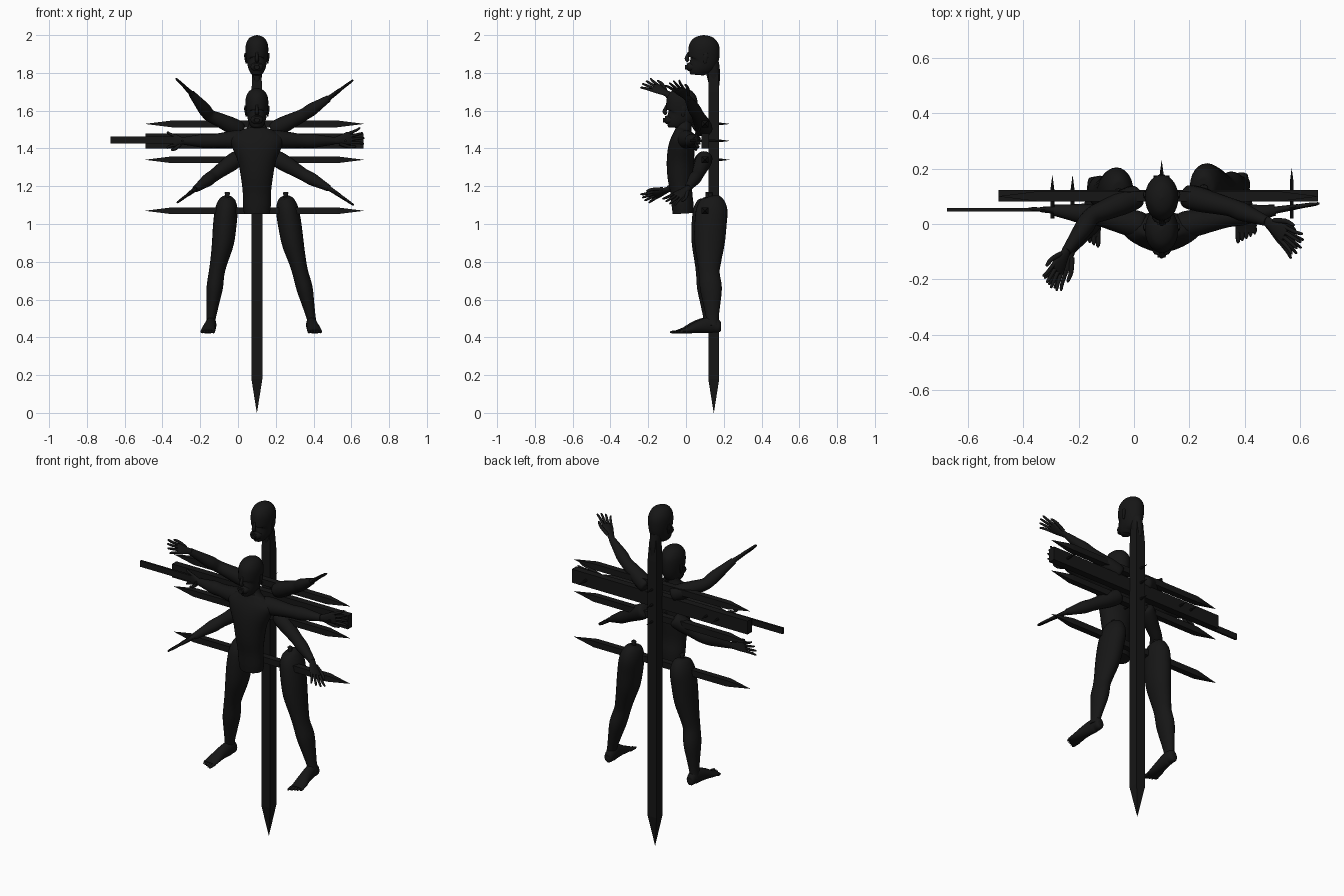
import bpy, bmesh, math
from mathutils import Vector

black = bpy.data.materials.new("charred_black")
black.diffuse_color = (0.008, 0.008, 0.008, 1)
CX = 0.1  # centre line of the post


def resample(rows, steps):
    """Catmull-Rom through rows of (x, y, z, a, b)."""
    out = []
    for i in range(len(rows) - 1):
        p = [rows[max(0, min(len(rows) - 1, i + k))] for k in (-1, 0, 1, 2)]
        for s in range(steps):
            t = s / steps
            out.append([0.5 * (2 * q1 + (q2 - q0) * t + (2 * q0 - 5 * q1 + 4 * q2 - q3) * t * t
                        + (3 * q1 - q0 - 3 * q2 + q3) * t ** 3) for q0, q1, q2, q3 in zip(*p)])
    return out + [list(rows[-1])]


def loft(name, rows, ref=(0, 0, 1), n=16, steps=4, smooth=True):
    """Skin elliptical (or square, n=4) rings along a path."""
    if steps > 1:
        rows = resample(rows, steps)
    bm = bmesh.new()
    pts = [Vector(r[:3]) for r in rows]
    rings = []
    off = math.pi / 4 if n == 4 else 0
    k = math.sqrt(2) if n == 4 else 1
    for i, r in enumerate(rows):
        t = (pts[min(i + 1, len(pts) - 1)] - pts[max(i - 1, 0)]).normalized()
        side = Vector(ref).cross(t).normalized()
        up = t.cross(side)
        a, b = max(r[3], 0.0005) * k, max(r[4], 0.0005) * k
        rings.append([bm.verts.new(pts[i] + side * a * math.cos(off + j * math.tau / n)
                                   + up * b * math.sin(off + j * math.tau / n)) for j in range(n)])
    for r0, r1 in zip(rings, rings[1:]):
        for j in range(n):
            bm.faces.new((r0[j], r0[(j + 1) % n], r1[(j + 1) % n], r1[j]))
    bm.faces.new(rings[0][::-1])
    bm.faces.new(rings[-1])
    me = bpy.data.meshes.new(name)
    bm.to_mesh(me)
    bm.free()
    me.materials.append(black)
    ob = bpy.data.objects.new(name, me)
    bpy.context.collection.objects.link(ob)
    if smooth:
        bpy.ops.object.select_all(action='DESELECT')
        ob.select_set(True)
        bpy.context.view_layer.objects.active = ob
        bpy.ops.object.shade_smooth_by_angle(angle=math.radians(50))
    return ob


def bar(name, rows, ref=(0, 0, 1), n=4):
    return loft(name, rows, ref, n, 1, False)


# Wooden post with pointed foot
bar("post", [(CX, .147, 0, 0, 0), (CX, .147, .18, .029, .029), (CX, .147, 1.7, .029, .029),
             (CX, .145, 1.82, .022, .024)], ref=(0, 1, 0))

# Cross stakes, plank and thin slat
for z in (1.53, 1.34, 1.07):
    bar("cross_stake", [(-.49, .1, z, 0, 0), (-.35, .1, z, .018, .018),
                        (.525, .1, z, .018, .018), (.665, .1, z, 0, 0)])
bar("cross_plank", [(-.49, .102, 1.44, .02, .04), (.665, .102, 1.44, .02, .04)])
bar("thin_slat", [(-.675, .052, 1.445, .006, .018), (-.33, .052, 1.445, .006, .018)])

# Nails driven front to back
for x, z, y in ((-.295, 1.44, .175), (-.222, 1.44, .175), (.57, 1.44, .2),
                (CX, 1.53, .23), (CX, 1.44, .23), (CX, 1.34, .23)):
    bar("nail", [(x, .02, z, .007, .007), (x, y - .05, z, .007, .007), (x, y, z, 0, 0)], n=8)


# Torso with neck
torso = [(1.055, -.015, .068, .055), (1.1, -.018, .074, .058), (1.17, -.025, .075, .058),
         (1.25, -.03, .085, .068), (1.33, -.03, .1, .072), (1.4, -.025, .128, .07),
         (1.45, -.02, .14, .06), (1.49, -.015, .095, .045), (1.515, -.01, .048, .04),
         (1.6, -.01, .036, .038)]
loft("torso", [(CX, y, z, a, b) for z, y, a, b in torso], (0, 1, 0), 28)
loft("upper_neck", [(CX, .15, 1.73, .022, .026), (CX, .145, 1.79, .027, .036),
                    (CX, .135, 1.85, .033, .04)], (0, 1, 0))


# Heads with nose, gag and ears
def head(dy, dz):
    prof = [(1.79, .05, .02, .022), (1.8, .052, .032, .038), (1.825, .066, .044, .056),
            (1.86, .09, .053, .078), (1.91, .095, .06, .083), (1.95, .095, .058, .078),
            (1.98, .095, .044, .058), (1.994, .095, .024, .032), (2.0, .095, .002, .002)]
    loft("head", [(CX, y + dy, z + dz, a, b) for z, y, a, b in prof], (0, 1, 0), 28)
    loft("nose", [(CX, .016 + dy, 1.91 + dz, .006, .006), (CX, .004 + dy, 1.875 + dz, .01, .012),
                  (CX, .014 + dy, 1.862 + dz, .01, .008)], (0, 1, 0), 10)
    loft("mouth_gag", [(CX, .05 + dy, 1.832 + dz, .036, .024), (CX, .02 + dy, 1.832 + dz, .034, .024),
                       (CX, .008 + dy, 1.83 + dz, .026, .02), (CX, .005 + dy, 1.83 + dz, .016, .012),
                       (CX, -.004 + dy, 1.83 + dz, .014, .012)], n=12, steps=1)
    for s in (-1, 1):
        loft("ear", [(CX + s * .056, .1 + dy, 1.85 + dz, .004, .006),
                     (CX + s * .061, .105 + dy, 1.885 + dz, .006, .014),
                     (CX + s * .062, .108 + dy, 1.905 + dz, .004, .01)], (0, 1, 0), 10)


head(0, 0)
head(-.117, -.28)


# Hands: flat palm, four fanned fingers and a thumb
def hand(wrist, tip, normal, thumb=1):
    w, t, nrm = Vector(wrist), Vector(tip), Vector(normal)
    d = (t - w)
    length = d.length
    d.normalize()
    side = nrm.cross(d).normalized()
    nrm = d.cross(side)

    def row(u, v, a, b):
        return (*(w + d * u * length + side * v), a, b)
    loft("palm", [row(-.08, 0, .016, .014), row(.15, 0, .022, .012), row(.45, 0, .034, .01),
                  row(.56, 0, .03, .007)], nrm)
    for i in range(4):
        v = (i - 1.5)
        reach = 1 - .05 * abs(i - 1.7)
        loft("finger", [row(.45, v * .016, .0075, .0075), row(.75, v * .022, .007, .007),
                        row(reach - .03, v * .028, .005, .005), row(reach, v * .029, .001, .001)], nrm, 8, 3)
    loft("thumb", [row(.15, thumb * .018, .01, .009), row(.42, thumb * .044, .009, .008),
                   row(.62, thumb * .05, .006, .006), row(.66, thumb * .05, .001, .001)], nrm, 8, 3)


# Arms: shoulder, elbow, wrist, finger tip, palm normal, thickness
arms = [
    ("upper_left", (.01, .1, 1.5), (-.15, .03, 1.575), (-.245, -.1, 1.69), (-.31, -.225, 1.752), (.7, 0, .7), 1),
    ("upper_right", (.19, .1, 1.5), (.35, .06, 1.58), (.48, .01, 1.665), (.6, -.08, 1.755), (-.6, 0, .8), 1),
    ("lower_left", (.0, .1, 1.35), (-.13, .03, 1.255), (-.225, -.09, 1.185), (-.3, -.23, 1.13), (.6, 0, -.8), 1),
    ("lower_right", (.2, .1, 1.35), (.35, .06, 1.26), (.48, .01, 1.19), (.6, -.1, 1.11), (.6, 0, .8), 1),
    ("middle_left", (.03, -.005, 1.45), (-.13, .03, 1.44), (-.29, .05, 1.44), (-.385, .055, 1.445), (0, 1, 0), 1.1),
    ("middle_right", (.17, -.005, 1.45), (.34, .025, 1.44), (.51, .05, 1.44), (.67, .075, 1.47), (0, 1, 0), 1.1),
]
for name, sh, el, wr, tip, nrm, f in arms:
    s, e, w = Vector(sh), Vector(el), Vector(wr)
    path = [(s.lerp(e, -.06), .02), (s, .041), (s.lerp(e, .3), .044), (s.lerp(e, .65), .038), (e, .033),
            (e.lerp(w, .3), .034), (e.lerp(w, .65), .026), (w, .018)]
    loft(name + "_arm", [(*p, r * f, r * f) for p, r in path])
    hand(wr, tip, nrm, 1 if "right" in name else -1)


# Legs with bone stub, foot and toes
def leg(xs, out, dy):
    zs = (1.145, 1.13, 1.08, 1.0, .9, .8, .74, .66, .57, .5, .46)
    yc = (.125, .127, .127, .12, .115, .113, .113, .122, .127, .13, .132)
    aa = (.02, .042, .059, .062, .058, .046, .042, .043, .032, .024, .024)
    bb = (.03, .06, .082, .085, .08, .063, .055, .058, .044, .033, .034)
    keys = (1.13, .9, .75, .65, .5, .42)

    def x_at(z):
        for i in range(5):
            if z >= keys[i + 1] or i == 4:
                t = (keys[i] - z) / (keys[i] - keys[i + 1])
                return xs[i] + (xs[i + 1] - xs[i]) * t
    loft("leg", [(x_at(z), y + dy, z, a, b) for z, y, a, b in zip(zs, yc, aa, bb)], (0, 1, 0), 24)
    x = xs[0]
    loft("thigh_bone", [(x, .12 + dy, 1.1, .012, .012), (x, .12 + dy, 1.15, .011, .011),
                        (x, .12 + dy, 1.165, .015, .013), (x, .12 + dy, 1.17, .01, .009)], (0, 1, 0), 12, 1)
    x = xs[4]
    loft("foot", [(x, .175 + dy, .448, .012, .014), (x, .165 + dy, .45, .024, .027),
                  (x, .13 + dy, .465, .028, .043), (x + out * .008, .06 + dy, .456, .032, .034),
                  (x + out * .016, -.005 + dy, .437, .039, .017), (x + out * .018, -.04 + dy, .43, .036, .01)])
    for i in range(5):
        tx = x + out * (.018 + (i - 2) * .015)
        ty = -.08 + dy + .008 * i
        loft("toe", [(tx, -.025 + dy, .431, .009, .009), (tx, ty + .012, .428, .008, .007),
                     (tx, ty, .427, .002, .003)], n=8, steps=3)


leg((-.056, -.08, -.112, -.125, -.142, -.152), -1, -.005)
leg((.252, .29, .328, .355, .388, .405), 1, .01)
